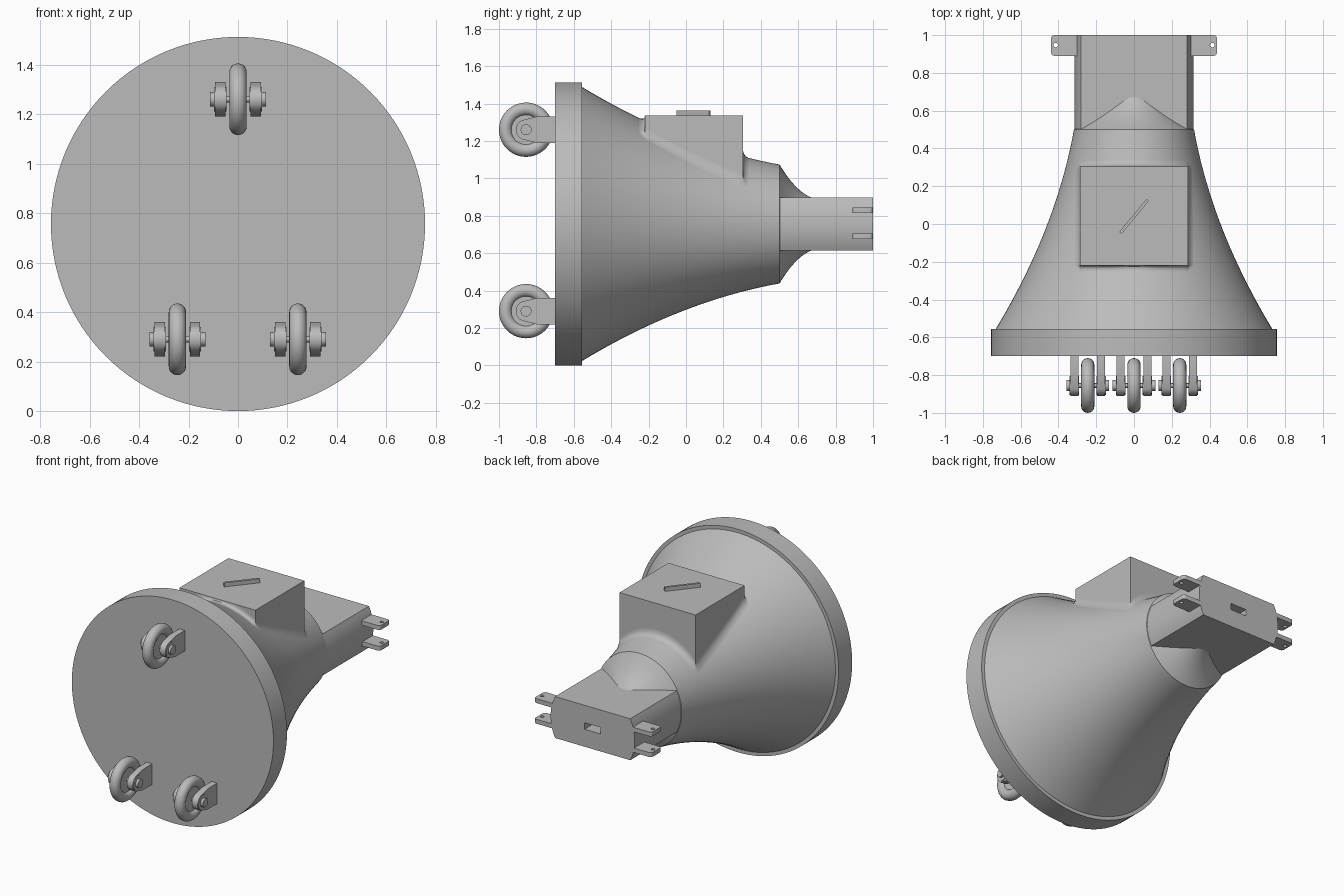
import bpy, bmesh
from math import cos, sin, pi, sqrt, radians
from mathutils import Vector

cube = bpy.data.objects.get("Cube")
if cube:
    bpy.data.objects.remove(cube, do_unlink=True)

grey = bpy.data.materials.new("plain grey")
grey.use_nodes = True
grey.diffuse_color = (0.5, 0.5, 0.5, 1)
grey.node_tree.nodes["Principled BSDF"].inputs["Base Color"].default_value = grey.diffuse_color

AXIS_Z = 0.756      # height of the horn's centre line
NECK_R = 0.315


def finish(name, bm):
    bmesh.ops.recalc_face_normals(bm, faces=bm.faces)
    mesh = bpy.data.meshes.new(name)
    bm.to_mesh(mesh)
    bm.free()
    mesh.materials.append(grey)
    ob = bpy.data.objects.new(name, mesh)
    bpy.context.collection.objects.link(ob)
    smooth(ob)
    return ob


def smooth(ob):
    bpy.ops.object.select_all(action='DESELECT')
    ob.select_set(True)
    bpy.context.view_layer.objects.active = ob
    bpy.ops.object.shade_smooth_by_angle(angle=radians(30))


def arc(cx, cy, r, start, end, n):
    return [(cx + r * cos(radians(start + (end - start) * i / n)),
             cy + r * sin(radians(start + (end - start) * i / n))) for i in range(n + 1)]


def circle(cx, cy, r, n=32):
    return arc(cx, cy, r, 0, 360, n)[:-1]


def rect(x0, y0, x1, y1):
    return [(x0, y0), (x1, y0), (x1, y1), (x0, y1)]


def prism(name, outline, axis, lo, hi):
    """Extrude a 2D outline along one axis."""
    place = {'x': lambda a, b, t: (t, a, b),
             'y': lambda a, b, t: (a, t, b),
             'z': lambda a, b, t: (a, b, t)}[axis]
    bm = bmesh.new()
    ends = [[bm.verts.new(place(a, b, t)) for a, b in outline] for t in (lo, hi)]
    for ring in ends:
        bm.faces.new(ring)
    n = len(outline)
    for i in range(n):
        j = (i + 1) % n
        bm.faces.new((ends[0][i], ends[0][j], ends[1][j], ends[1][i]))
    return finish(name, bm)


def lathe(name, profile, n=128):
    """Turn (y, radius) pairs about the centre line and cap both ends."""
    bm = bmesh.new()
    rings = [[bm.verts.new((x, y, z)) for x, z in circle(0, AXIS_Z, r, n)] for y, r in profile]
    for a, b in zip(rings, rings[1:]):
        for i in range(n):
            j = (i + 1) % n
            bm.faces.new((a[i], a[j], b[j], b[i]))
    bm.faces.new(rings[0])
    bm.faces.new(rings[-1])
    return finish(name, bm)


def cut(ob, cutter):
    mod = ob.modifiers.new("cut", 'BOOLEAN')
    mod.operation = 'DIFFERENCE'
    mod.solver = 'EXACT'
    mod.object = cutter
    bpy.context.view_layer.objects.active = ob
    bpy.ops.object.modifier_apply(modifier=mod.name)
    bpy.data.objects.remove(cutter, do_unlink=True)
    smooth(ob)


def flare(y):
    t = 0.5 - y
    return 0.318 + 0.18 * t + 0.2013 * t * t


def flare_top(x, y):
    return AXIS_Z + sqrt(max(flare(y) ** 2 - x * x, 0.0004))


# Front disc and flared body with its concave throat
lathe("front_disc", [(-0.70, 0.756), (-0.555, 0.756)])
body = [(-0.56 + 1.06 * i / 32, flare(-0.56 + 1.06 * i / 32)) for i in range(33)]
body += [(0.5 + 0.19 * s, 0.318 - 0.318 * s + 0.135 * s * s)
         for s in [i / 12 for i in range(1, 13)]]
lathe("flared_body", body)

# Neck: round sides, flat top and bottom, slot in the back end
neck = prism("neck", arc(0, AXIS_Z, NECK_R, -26.5, 26.5, 16)
             + arc(0, AXIS_Z, NECK_R, 153.5, 206.5, 16), 'y', 0.46, 1.0)
cut(neck, prism("slot_cutter", rect(-0.06, AXIS_Z - 0.022, 0.06, AXIS_Z + 0.022), 'y', 0.92, 1.1))

# Four drilled side tabs
for side, label in ((1, "left"), (-1, "right")):
    for z, level in ((0.83, "upper"), (0.69, "lower")):
        outline = [(0.27, 0.89)] + arc(0.42, 0.91, 0.02, -90, 0, 5) \
            + arc(0.42, 0.98, 0.02, 0, 90, 5) + [(0.27, 1.0)]
        tab = prism(f"{label}_{level}_tab", [(side * x, y) for x, y in outline],
                    'z', z - 0.015, z + 0.015)
        cut(tab, prism("hole_cutter", circle(side * 0.415, 0.947, 0.012, 20), 'z', z - 0.1, z + 0.1))

# Top box and its slanting handle
HW, Y0, Y1, TOP = 0.285, -0.22, 0.305, 1.335
prism("top_box", rect(-HW, Y0, HW, Y1), 'z', 0.9, TOP)
along = Vector((0.145, 0.175)).normalized()
across = Vector((-along.y, along.x)) * 0.008
mid = Vector((0, 0.04))
handle = [mid + along * a * 0.113 + across * b for a, b in ((-1, -1), (1, -1), (1, 1), (-1, 1))]
prism("top_handle", [tuple(p) for p in handle], 'z', TOP - 0.01, TOP + 0.027)

# Fillet where the box meets the body
D, N = 0.04, 20
corners = [Vector(p) for p in rect(-HW, Y0, HW, Y1)]
strips = []
for i, a in enumerate(corners):
    b = corners[(i + 1) % 4]
    d = (b - a).normalized()
    out = Vector((d.y, -d.x))
    for k in range(N + 1):
        p = a.lerp(b, k / N)
        q = p + out * D
        base = Vector((p.x, p.y, flare_top(p.x, p.y)))
        wall = Vector((p.x, p.y, min(base.z + D, TOP)))
        foot = Vector((q.x, q.y, flare_top(q.x, q.y) - 0.001))
        strips.append([wall.lerp(base, s).lerp(base.lerp(foot, s), s)
                       for s in [m / 6 for m in range(7)]])
bm = bmesh.new()
grid = [[bm.verts.new(p) for p in strip] for strip in strips]
for i, a in enumerate(grid):
    b = grid[(i + 1) % len(grid)]
    for m in range(6):
        bm.faces.new((a[m], a[m + 1], b[m + 1], b[m]))
bmesh.ops.remove_doubles(bm, verts=bm.verts, dist=0.0001)
finish("box_fillet", bm)

# Three casters on the front disc
WY = -0.855
for label, x, z in (("top", 0, 1.26), ("right", -0.245, 0.29), ("left", 0.242, 0.29)):
    bpy.ops.mesh.primitive_torus_add(location=(x, WY, z), rotation=(0, pi / 2, 0),
                                     major_radius=0.11, minor_radius=0.035,
                                     major_segments=64, minor_segments=20)
    tyre = bpy.context.object
    tyre.name = label + "_caster_tyre"
    tyre.data.materials.append(grey)
    smooth(tyre)
    prism(label + "_caster_hub", circle(WY, z, 0.1), 'x', x - 0.016, x + 0.016)
    prism(label + "_caster_axle", circle(WY, z, 0.012, 16), 'x', x - 0.1, x + 0.1)
    for side, end in ((1, "left"), (-1, "right")):
        name = f"{label}_caster_{end}_"
        plate = [(-0.69, z + 0.07), (-0.80, z + 0.07)] \
            + arc(WY, z, 0.055, 110, 250, 16) + [(-0.80, z - 0.07), (-0.69, z - 0.07)]
        prism(name + "arm", plate, 'x', x + side * 0.05, x + side * 0.092)
        prism(name + "boss", circle(WY, z, 0.05), 'x', x + side * 0.046, x + side * 0.096)
        prism(name + "bolt", circle(WY, z, 0.029), 'x', x + side * 0.09, x + side * 0.113)
